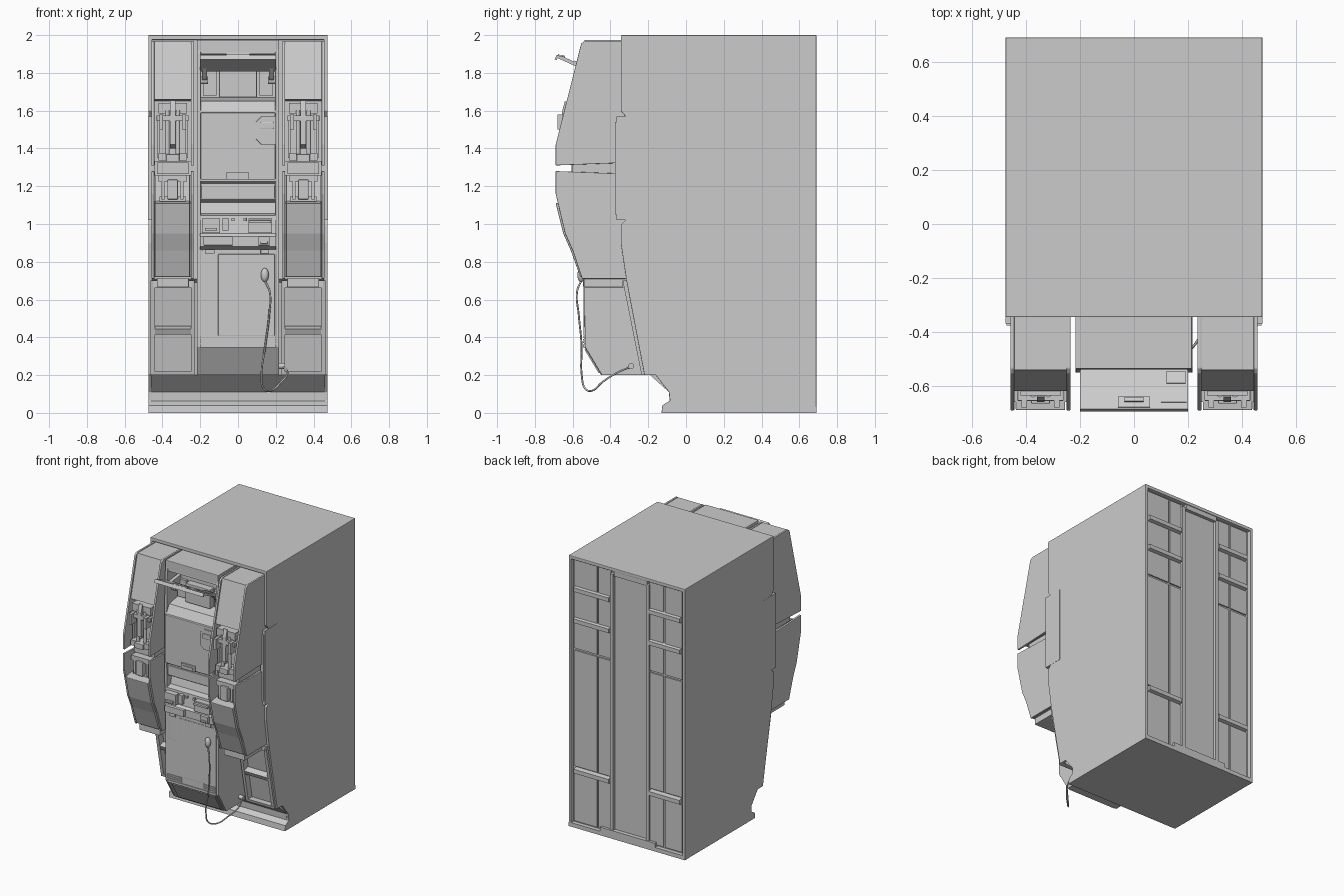
import bpy, bmesh, math
from mathutils import Vector, Matrix


def finish(name, bm, bevel):
    bmesh.ops.recalc_face_normals(bm, faces=bm.faces)
    me = bpy.data.meshes.new(name)
    bm.to_mesh(me)
    bm.free()
    ob = bpy.data.objects.new(name, me)
    bpy.context.collection.objects.link(ob)
    if bevel:
        m = ob.modifiers.new("bevel", 'BEVEL')
        m.width, m.segments, m.limit_method = bevel, 2, 'ANGLE'
    return ob


def extrude(name, a, b, bevel):
    """Solid between two matching outlines."""
    bm = bmesh.new()
    va, vb = [bm.verts.new(p) for p in a], [bm.verts.new(p) for p in b]
    bm.faces.new(va)
    bm.faces.new(vb)
    for i in range(len(va)):
        j = (i + 1) % len(va)
        bm.faces.new((va[i], va[j], vb[j], vb[i]))
    return finish(name, bm, bevel)


def prism(name, x0, x1, yz, bevel=0):
    return extrude(name, [(x0, y, z) for y, z in yz], [(x1, y, z) for y, z in yz], bevel)


def plate(name, y0, y1, xz, bevel=0):
    return extrude(name, [(x, y0, z) for x, z in xz], [(x, y1, z) for x, z in xz], bevel)


def box(name, x0, x1, y0, y1, z0, z1, bevel=0):
    return prism(name, x0, x1, [(y0, z0), (y1, z0), (y1, z1), (y0, z1)], bevel)


def rod(name, a, b, r, n=12):
    a, b = Vector(a), Vector(b)
    d = b - a
    bm = bmesh.new()
    rot = Vector((0, 0, 1)).rotation_difference(d.normalized()).to_matrix().to_4x4()
    bmesh.ops.create_cone(bm, cap_ends=True, segments=n, radius1=r, radius2=r, depth=d.length,
                          matrix=Matrix.Translation((a + b) / 2) @ rot)
    return finish(name, bm, 0)


# Cabinet: core, top, kick base
kick = [(-0.22, 0.2), (-0.16, 0.2), (-0.09, 0.11), (-0.085, 0.065), (-0.125, 0.04), (-0.13, 0)]
box("cabinet_top", -0.475, 0.475, -0.345, 0.69, 1.975, 2.0, 0.004)
prism("cabinet_core", -0.46, 0.46, [(0.66, 0.02), (0.66, 1.98), (-0.32, 1.98), (-0.32, 0.71),
                                    (-0.28, 0.69), (-0.19, 0.2), (-0.09, 0.11), (-0.085, 0.02)])
prism("kick_base", -0.47, 0.47, kick + [(0.66, 0), (0.66, 0.2)])

side = [(0.69, 0), (0.69, 1.99), (-0.345, 1.99), (-0.345, 1.6), (-0.32, 1.57), (-0.32, 1.02),
        (-0.345, 0.995), (-0.345, 0.9), (-0.315, 0.7)] + kick
pod_up = [(-0.3, 1.97), (-0.535, 1.97), (-0.555, 1.955), (-0.69, 1.42), (-0.69, 1.31), (-0.3, 1.325)]
pod_up_in = [(-0.3, 1.965), (-0.54, 1.965), (-0.618, 1.66), (-0.57, 1.65), (-0.57, 1.33), (-0.3, 1.33)]
pod_low = [(-0.3, 1.265), (-0.69, 1.28), (-0.69, 1.16), (-0.64, 0.95), (-0.6, 0.86), (-0.55, 0.71), (-0.3, 0.71)]
pod_low_in = [(-0.3, 1.26), (-0.57, 1.26), (-0.59, 1.12), (-0.69, 1.11), (-0.65, 0.95), (-0.61, 0.86),
              (-0.56, 0.72), (-0.3, 0.72)]

for s, tag in ((-1, "left"), (1, "right")):
    def X(a, b): return (s * a, s * b)
    def bx(n, a, b, *r, **k): return box(f"{tag}_{n}", s * a, s * b, *r, **k)
    def pr(n, a, b, yz, bevel=0): return prism(f"{tag}_{n}", s * a, s * b, yz, bevel)

    pr("cabinet_side", 0.455, 0.475, side, 0.002)
    bx("side_module", 0.44, 0.4765, -0.368, -0.22, 1.02, 1.57)
    bx("module_clip", 0.445, 0.472, -0.375, -0.3, 1.05, 1.54)
    # Dispenser pod: cheeks and inner faces
    for n, a, b in (("inner_cheek", 0.235, 0.25), ("outer_cheek", 0.443, 0.458)):
        pr("upper_" + n, a, b, pod_up, 0.003)
        pr("lower_" + n, a, b, pod_low, 0.003)
    pr("upper_pod_face", 0.249, 0.444, pod_up_in)
    pr("lower_pod_face", 0.255, 0.438, pod_low_in, 0.004)
    pr("lower_pod_core", 0.249, 0.444, [(y + (0.03 if y < -0.4 else 0), z) for y, z in pod_low_in])
    bx("pod_bracket", 0.262, 0.43, -0.6, -0.3, 1.265, 1.325)
    bx("bracket_tip", 0.29, 0.4, -0.605, -0.59, 1.275, 1.315)
    bx("pod_foot", 0.26, 0.43, -0.54, -0.3, 0.665, 0.715, bevel=0.004)

    # Nozzle assembly inside the pod
    c = 0.346
    bx("nozzle_crown", c - 0.075, c + 0.075, -0.635, -0.56, 1.585, 1.64)
    bx("nozzle_crossbar", c - 0.085, c + 0.085, -0.655, -0.6, 1.545, 1.575, bevel=0.003)
    for d in (-1, 1):
        bx("nozzle_hook", c + d * 0.06 - 0.01, c + d * 0.06 + 0.01, -0.68, -0.57, 1.5, 1.58)
        bx("nozzle_guide", c + d * 0.075 - 0.006, c + d * 0.075 + 0.006, -0.62, -0.56, 1.35, 1.55)
        rod(f"{tag}_nozzle_rod", (s * (c + d * 0.028), -0.63, 1.36), (s * (c + d * 0.028), -0.63, 1.6), 0.012)
        bx("nozzle_ear", c + d * 0.055 - 0.02, c + d * 0.055 + 0.02, -0.65, -0.56, 1.335, 1.375)
        bx("grip_rail", c + d * 0.05 - 0.008, c + d * 0.05 + 0.008, -0.64, -0.56, 1.13, 1.255)
    prism(f"{tag}_nozzle_lever", *X(c - 0.014, c + 0.014),
          [(-0.6, 1.4), (-0.66, 1.42), (-0.655, 1.6), (-0.64, 1.655), (-0.625, 1.6), (-0.6, 1.55)])
    bx("nozzle_collar", c - 0.035, c + 0.035, -0.665, -0.57, 1.33, 1.37, bevel=0.004)
    bx("grip_collar", c - 0.075, c + 0.075, -0.645, -0.56, 1.225, 1.26)
    bx("grip_body", c - 0.028, c + 0.028, -0.66, -0.56, 1.13, 1.235, bevel=0.006)
    bx("grip_foot", c - 0.07, c + 0.07, -0.63, -0.56, 1.12, 1.145)

    # Lower storage bay: sloped frame and ledge
    for n, a, b in (("inner_post", 0.23, 0.25), ("outer_post", 0.44, 0.463)):
        pr("bay_" + n, a, b, [(-0.335, 0.7), (-0.235, 0.2), (-0.18, 0.2), (-0.26, 0.7)])
    pr("bay_ledge", 0.24, 0.45, [(-0.285, 0.445), (-0.27, 0.415), (-0.2, 0.415), (-0.2, 0.46), (-0.25, 0.46)])
    pr("bay_sill", 0.24, 0.45, [(-0.24, 0.22), (-0.235, 0.2), (-0.17, 0.2), (-0.17, 0.22)])
    bx("bay_lintel", 0.24, 0.45, -0.335, -0.26, 0.665, 0.7)

    # Centre cheek, closing the sides of the header recess
    pr("centre_cheek", 0.197, 0.217, [(-0.2, 1.97), (-0.53, 1.97), (-0.54, 1.9), (-0.55, 1.6), (-0.55, 1.2),
                                      (-0.54, 0.86), (-0.535, 0.35), (-0.445, 0.2), (-0.2, 0.2)], 0.002)
    # Flap hinge arms
    pr("flap_arm", 0.165, 0.19, [(-0.43, 1.74), (-0.47, 1.74), (-0.51, 1.77), (-0.56, 1.825), (-0.43, 1.84)])
    rod(f"{tag}_flap_hinge", (s * 0.16, -0.48, 1.76), (s * 0.196, -0.48, 1.76), 0.02)

# Centre column
prism("centre_column", -0.2, 0.2, [
    (-0.2, 1.972), (-0.53, 1.972), (-0.538, 1.9), (-0.42, 1.885), (-0.42, 1.67), (-0.52, 1.65), (-0.555, 1.59),
    (-0.555, 1.225), (-0.535, 1.215), (-0.535, 1.13), (-0.49, 1.115), (-0.505, 1.055), (-0.55, 1.045),
    (-0.56, 0.95), (-0.575, 0.935), (-0.575, 0.88), (-0.54, 0.865), (-0.54, 0.35), (-0.45, 0.2), (-0.2, 0.2)])
box("header_cap", -0.217, 0.215, -0.537, -0.3, 1.9, 1.975, 0.004)
box("printer", -0.1, 0.1, -0.47, -0.41, 1.67, 1.81, 0.004)
for x in (-0.15, 0.15):
    box("printer_side_panel", x - 0.035, x + 0.035, -0.44, -0.41, 1.68, 1.81)


def chamfered(x0, x1, z0, z1, c):
    return [(x1, z0), (x1, z1), (x0 + c, z1), (x0, z1 - c), (x0, z0 + c), (x0 + c, z0)]


# Raised flap with its latch
def flap(name, x0, x1, t0, t1, h0, h1):
    a, d, n = Vector((-0.525, 1.808)), Vector((-0.165, 0.075)), Vector((0.41, 0.91))
    prism(name, x0, x1, [tuple(a + d * t + n * h) for t, h in ((t0, h0), (t1, h0), (t1, h1), (t0, h1))])


flap("flap", -0.2, 0.2, 0, 1, 0, 0.014)
flap("flap_lip", -0.2, 0.2, 0.94, 1, -0.012, 0.006)
flap("flap_tab", -0.06, 0.06, 0.74, 0.97, 0.01, 0.02)
flap("flap_tab_grip", -0.035, 0.035, 0.76, 0.86, 0.01, 0.026)
flap("flap_latch", 0.1, 0.195, 0.12, 0.86, 0.01, 0.019)
flap("flap_latch_grip", 0.12, 0.19, 0.18, 0.45, 0.01, 0.025)

# Display door with latch and bottom tab
box("display_door", -0.198, 0.198, -0.572, -0.54, 1.235, 1.59, 0.004)
plate("door_latch", -0.58, -0.56, chamfered(0.095, 0.198, 1.42, 1.57, 0.03), 0.002)
box("door_latch_grip", 0.118, 0.188, -0.588, -0.57, 1.505, 1.54, 0.004)
box("door_tab", -0.06, 0.055, -0.582, -0.56, 1.235, 1.275)
box("door_tab_grip", -0.04, 0.04, -0.588, -0.57, 1.245, 1.262)
box("keyboard_lid", -0.195, 0.195, -0.543, -0.52, 1.135, 1.205, 0.003)

# Payment devices: x0, x1, front y, z0, z1
for n, x0, x1, y, z0, z1 in (
        ("card_reader", -0.19, -0.095, -0.592, 0.952, 1.03), ("coin_slot", -0.083, -0.05, -0.58, 0.965, 1.032),
        ("button", -0.035, -0.018, -0.57, 1.015, 1.032), ("button", 0.028, 0.044, -0.57, 1.015, 1.032),
        ("bill_reader", 0.055, 0.18, -0.592, 0.952, 1.03), ("bill_hood", 0.06, 0.175, -0.61, 1.005, 1.02),
        ("card_slot", -0.175, -0.11, -0.605, 0.965, 0.98),
        ("keypad", -0.182, -0.028, -0.597, 0.887, 0.935), ("receipt_tray", 0.108, 0.168, -0.597, 0.887, 0.935),
        ("receipt_mouth", 0.118, 0.158, -0.605, 0.895, 0.908),
        ("lock", -0.175, -0.125, -0.556, 0.843, 0.866), ("lock", 0.12, 0.165, -0.556, 0.843, 0.866),
        ("service_door", -0.19, -0.11, -0.545, 0.668, 0.862), ("service_panel", -0.105, 0.195, -0.543, 0.41, 0.84)):
    box(n, x0, x1, y, -0.52, z0, z1, 0.002)

# Vents and lower kick panel
for x0, x1 in ((-0.2, -0.08), (0.095, 0.2)):
    for z in (0.37, 0.384, 0.398):
        box("vent_slat", x0, x1, -0.546, -0.53, z, z + 0.007)
prism("lower_panel_frame", -0.2, 0.2, [(-0.545, 0.362), (-0.545, 0.345), (-0.5, 0.345), (-0.5, 0.362)])
prism("lower_panel", -0.165, 0.185, [(-0.537, 0.335), (-0.462, 0.21), (-0.44, 0.22), (-0.51, 0.34)])

# Hand scanner, cable and plug
bm = bmesh.new()
bmesh.ops.create_uvsphere(bm, u_segments=16, v_segments=10, radius=1,
                          matrix=Matrix.Translation((0.142, -0.555, 0.73)) @ Matrix.Diagonal((0.021, 0.02, 0.037, 1)))
scanner = finish("hand_scanner", bm, 0)
for p in scanner.data.polygons:
    p.use_smooth = True
cu = bpy.data.curves.new("cable", 'CURVE')
cu.dimensions, cu.bevel_depth, cu.bevel_resolution, cu.resolution_u = '3D', 0.005, 2, 8
path = [(0.142, -0.555, 0.7), (0.168, -0.577, 0.64), (0.165, -0.568, 0.52), (0.145, -0.553, 0.36),
        (0.125, -0.552, 0.2), (0.135, -0.535, 0.13), (0.17, -0.5, 0.117), (0.23, -0.44, 0.165),
        (0.262, -0.37, 0.21), (0.24, -0.29, 0.245)]
sp = cu.splines.new('BEZIER')
sp.bezier_points.add(len(path) - 1)
for b, p in zip(sp.bezier_points, path):
    b.co, b.handle_left_type, b.handle_right_type = p, 'AUTO', 'AUTO'
bpy.context.collection.objects.link(bpy.data.objects.new("cable", cu))
rod("cable_plug", (0.21, -0.29, 0.248), (0.25, -0.29, 0.248), 0.015)

# Back: rim, raised side panels around a recessed channel
box("back_bottom_rim", -0.475, 0.475, 0.65, 0.69, 0, 0.03)
box("back_bottom_step", -0.23, 0.22, 0.65, 0.69, 0.02, 0.06)
box("channel_cap", -0.16, 0.11, 0.65, 0.685, 1.94, 1.98)
for tag, x0, x1, seam in (("right", 0.13, 0.45, 0.25), ("left", -0.45, -0.165, -0.29)):
    edge = x0 if x0 > 0 else x1
    box(tag + "_channel_rail", edge - 0.012, edge + 0.012, 0.65, 0.684, 0.03, 1.95)
    for z0, z1 in ((0.04, 0.39), (0.445, 1.3), (1.315, 1.5), (1.545, 1.73), (1.775, 1.965)):
        box(tag + "_back_panel", x0 + 0.012, seam - 0.006, 0.65, 0.67, z0, z1)
        box(tag + "_back_panel", seam + 0.006, x1 - 0.008, 0.65, 0.67, z0, z1)
    for z in (0.4, 1.51, 1.74):
        prism(tag + "_back_handle", x0 + 0.02, x1 - 0.015,
              [(0.65, z - 0.01), (0.69, z), (0.69, z + 0.03), (0.65, z + 0.04)])
